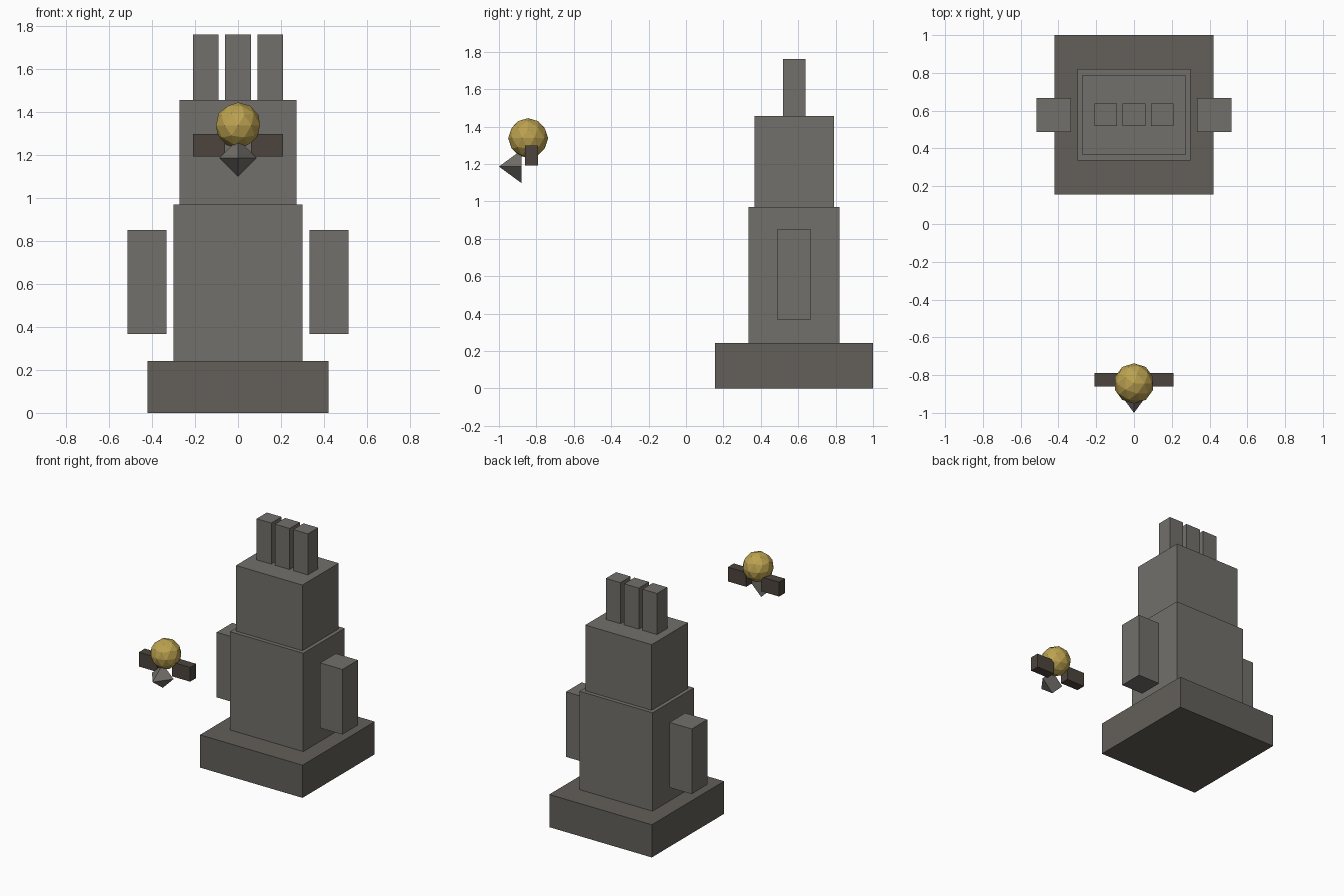
import bpy
import math

if "Cube" in bpy.data.objects:
    bpy.data.objects.remove(bpy.data.objects["Cube"])


def material(name, rgb):
    m = bpy.data.materials.new(name)
    m.diffuse_color = (*rgb, 1.0)
    m.use_nodes = True
    m.node_tree.nodes["Principled BSDF"].inputs["Base Color"].default_value = m.diffuse_color
    return m


STONE = material("stone", (0.17, 0.16, 0.145))
DARK_STONE = material("dark_stone", (0.125, 0.115, 0.10))
BROWN = material("dark_brown", (0.075, 0.06, 0.047))
GOLD = material("gold", (0.50, 0.36, 0.08))


def finish(name, mat):
    ob = bpy.context.object
    ob.name = name
    ob.data.materials.append(mat)
    return ob


def box(name, x, y, z, mat):
    """Box from (min, max) ranges on each axis."""
    spans = (x, y, z)
    bpy.ops.mesh.primitive_cube_add(size=1, location=[(a + b) / 2 for a, b in spans])
    ob = finish(name, mat)
    ob.scale = [b - a for a, b in spans]
    bpy.ops.object.transform_apply(location=False, rotation=False, scale=True)
    return ob


# Stepped statue: plinth, torso, head
box("plinth", (-0.42, 0.42), (0.155, 1.0), (0, 0.242), DARK_STONE)
box("torso", (-0.30, 0.30), (0.335, 0.82), (0.242, 0.97), STONE)
box("head", (-0.272, 0.272), (0.365, 0.79), (0.97, 1.456), STONE)

# Three crown prongs
for i, cx in enumerate((-0.15, 0, 0.15)):
    box(f"crown_prong_{i + 1}", (cx - 0.06, cx + 0.06), (0.518, 0.638), (1.456, 1.76), STONE)

# Mirrored side blocks of the statue and wings of the floating orb
for side, s in (("left", -1), ("right", 1)):
    box(f"{side}_arm", sorted((s * 0.333, s * 0.515)), (0.486, 0.668), (0.368, 0.85), STONE)
    box(f"{side}_wing", sorted((s * 0.06, s * 0.21)), (-0.86, -0.79), (1.192, 1.298), BROWN)

# Faceted gold orb
bpy.ops.mesh.primitive_ico_sphere_add(subdivisions=2, radius=0.107, location=(0, -0.844, 1.338))
finish("orb", GOLD)

# Four-sided spike pointing forward below the orb
bpy.ops.mesh.primitive_cone_add(vertices=4, radius1=0.088, radius2=0, depth=0.12,
                                location=(0, -0.94, 1.186), rotation=(math.pi / 2, 0, 0))
finish("front_spike", STONE)
